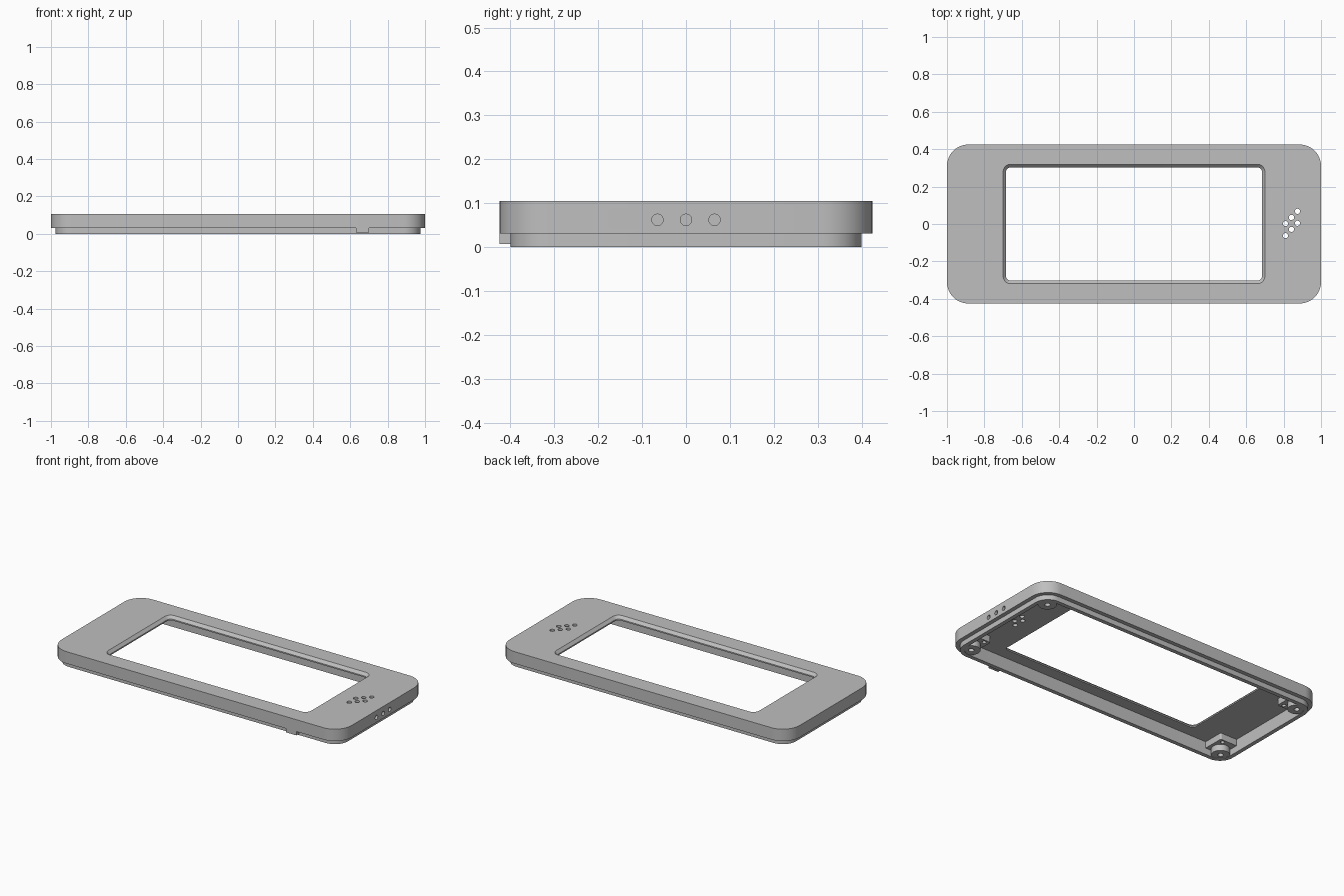
import bpy, bmesh, math
from mathutils import Matrix, Vector

old = bpy.data.objects.get("Cube")
if old:
    bpy.data.objects.remove(old, do_unlink=True)

grey = bpy.data.materials.new("plain grey")
grey.use_nodes = True
COLOUR = (0.52, 0.52, 0.52, 1)
grey.diffuse_color = COLOUR
grey.node_tree.nodes["Principled BSDF"].inputs["Base Color"].default_value = COLOUR
STEPS = 10


def rounded(hx, hy, r, z, cx=0, cy=0):
    """Rounded rectangle outline, counter-clockwise."""
    pts = []
    for q, (sx, sy) in enumerate([(1, 1), (-1, 1), (-1, -1), (1, -1)]):
        for i in range(STEPS + 1):
            a = math.pi / 2 * (q + i / STEPS)
            pts.append(Vector((cx + sx * (hx - r) + r * math.cos(a),
                               cy + sy * (hy - r) + r * math.sin(a), z)))
    return pts


def finish(name, bm):
    bmesh.ops.remove_doubles(bm, verts=bm.verts, dist=1e-5)
    bmesh.ops.recalc_face_normals(bm, faces=bm.faces)
    mesh = bpy.data.meshes.new(name)
    bm.to_mesh(mesh)
    bm.free()
    mesh.materials.append(grey)
    ob = bpy.data.objects.new(name, mesh)
    bpy.context.collection.objects.link(ob)
    return ob


def ring_loft(name, outlines):
    """Closed ring: the last outline joins the first again."""
    bm = bmesh.new()
    rings = [[bm.verts.new(p) for p in o] for o in outlines]
    n = len(rings[0])
    for k, a in enumerate(rings):
        b = rings[(k + 1) % len(rings)]
        for i in range(n):
            j = (i + 1) % n
            bm.faces.new((a[i], a[j], b[j], b[i]))
    return finish(name, bm)


def smooth(ob):
    bpy.ops.object.select_all(action='DESELECT')
    ob.select_set(True)
    bpy.context.view_layer.objects.active = ob
    bpy.ops.object.shade_smooth_by_angle(angle=math.radians(30))


# Hollow cover: outer slab, stepped lip, cavity and chamfered window
cover = ring_loft("cover_shell", [
    rounded(1.0, 0.425, 0.115, 0.105),
    rounded(1.0, 0.425, 0.115, 0.031),
    rounded(0.975, 0.4, 0.09, 0.031),
    rounded(0.975, 0.4, 0.09, 0.0),
    rounded(0.95, 0.375, 0.065, 0.0),
    rounded(0.95, 0.375, 0.065, 0.08),
    rounded(0.684, 0.303, 0.025, 0.08),
    rounded(0.684, 0.303, 0.025, 0.088),
    rounded(0.70, 0.319, 0.04, 0.105),
])

# Cutter for the top speaker holes and the side holes
bm = bmesh.new()


def drill(x, y, z, r, matrix):
    bmesh.ops.create_cone(bm, cap_ends=True, segments=24, radius1=r, radius2=r,
                          depth=0.12, matrix=Matrix.Translation((x, y, z)) @ matrix)


for col in range(3):
    for row in range(2):
        drill(0.81 + 0.032 * col, 0.002 - 0.064 * row + 0.033 * col, 0.1, 0.014,
              Matrix())
for side in (-1, 0, 1):
    drill(1.0, 0.065 * side, 0.062, 0.013, Matrix.Rotation(math.pi / 2, 4, 'Y'))
cutter = finish("hole_cutter", bm)
cutter.hide_render = True
cutter.hide_set(True)

mod = cover.modifiers.new("holes", 'BOOLEAN')
mod.operation = 'DIFFERENCE'
mod.solver = 'EXACT'
mod.object = cutter
bpy.context.view_layer.objects.active = cover
bpy.ops.object.modifier_apply(modifier=mod.name)
bpy.data.objects.remove(cutter, do_unlink=True)
smooth(cover)

# Screw posts and mounting blocks in the four corners
for sx, xname in ((1, "left"), (-1, "right")):
    for sy, yname in ((1, "back"), (-1, "front")):
        x, y = sx * 0.905, sy * 0.33
        post = ring_loft(f"{yname}_{xname}_screw_post", [
            rounded(0.052, 0.052, 0.052, 0.002, x, y),
            rounded(0.052, 0.052, 0.052, 0.085, x, y),
            rounded(0.016, 0.016, 0.016, 0.085, x, y),
            rounded(0.016, 0.016, 0.016, 0.002, x, y)])
        smooth(post)
        bx, by = sx * 0.895, sy * 0.315
        hx, hy = sx * 0.865, sy * 0.265
        block = ring_loft(f"{yname}_{xname}_mount_block", [
            rounded(0.06, 0.07, 0.01, 0.04, bx, by),
            rounded(0.06, 0.07, 0.01, 0.085, bx, by),
            rounded(0.012, 0.012, 0.012, 0.085, hx, hy),
            rounded(0.012, 0.012, 0.012, 0.04, hx, hy)])
        smooth(block)

# Small latch tab on the front of the lip
bm = bmesh.new()
bmesh.ops.create_cube(bm, size=1, matrix=Matrix.Translation((0.665, -0.41, 0.02))
                      @ Matrix.Diagonal((0.07, 0.03, 0.026, 1)))
finish("latch_tab", bm)
